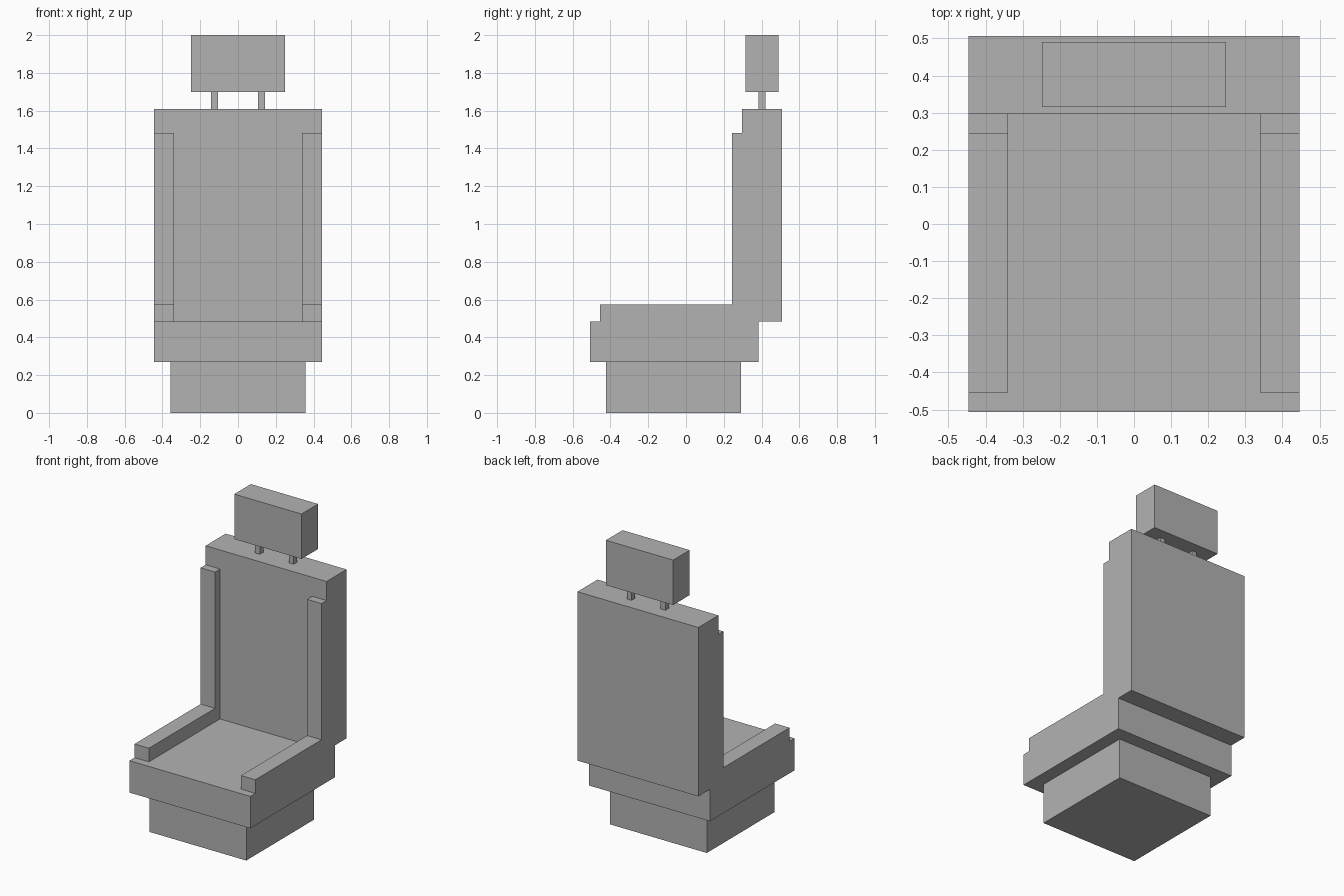
import bpy

cube = bpy.data.objects.get("Cube")
if cube:
    bpy.data.objects.remove(cube, do_unlink=True)

grey = bpy.data.materials.new("plain_grey")
grey.use_nodes = True
colour = (0.45, 0.45, 0.45, 1)
grey.diffuse_color = colour
grey.node_tree.nodes["Principled BSDF"].inputs["Base Color"].default_value = colour


def box(name, x, y, z):
    """Flat-faced block spanning the given (low, high) ranges."""
    bpy.ops.mesh.primitive_cube_add(size=1)
    ob = bpy.context.object
    ob.name = ob.data.name = name
    spans = (x, y, z)
    for v in ob.data.vertices:
        v.co = [lo + (c + 0.5) * (hi - lo) for c, (lo, hi) in zip(v.co, spans)]
    ob.data.materials.append(grey)
    return ob


def pair(name, x, y, z):
    """The same block on the left (+x) and right (-x)."""
    box("left_" + name, x, y, z)
    box("right_" + name, (-x[1], -x[0]), y, z)


# Pedestal, cushion and backrest
box("pedestal", (-0.358, 0.358), (-0.424, 0.292), (0, 0.27))
box("seat_cushion", (-0.446, 0.446), (-0.507, 0.384), (0.27, 0.483))
box("backrest", (-0.446, 0.446), (0.296, 0.507), (0.483, 1.61))

# Raised side bolsters on the cushion and the backrest
pair("seat_bolster", (0.34, 0.446), (-0.454, 0.243), (0.483, 0.574))
pair("back_bolster", (0.34, 0.446), (0.243, 0.296), (0.483, 1.483))

# Headrest on two posts
pair("headrest_post", (0.107, 0.142), (0.383, 0.42), (1.61, 1.7))
box("headrest", (-0.248, 0.248), (0.315, 0.49), (1.7, 2.0))
